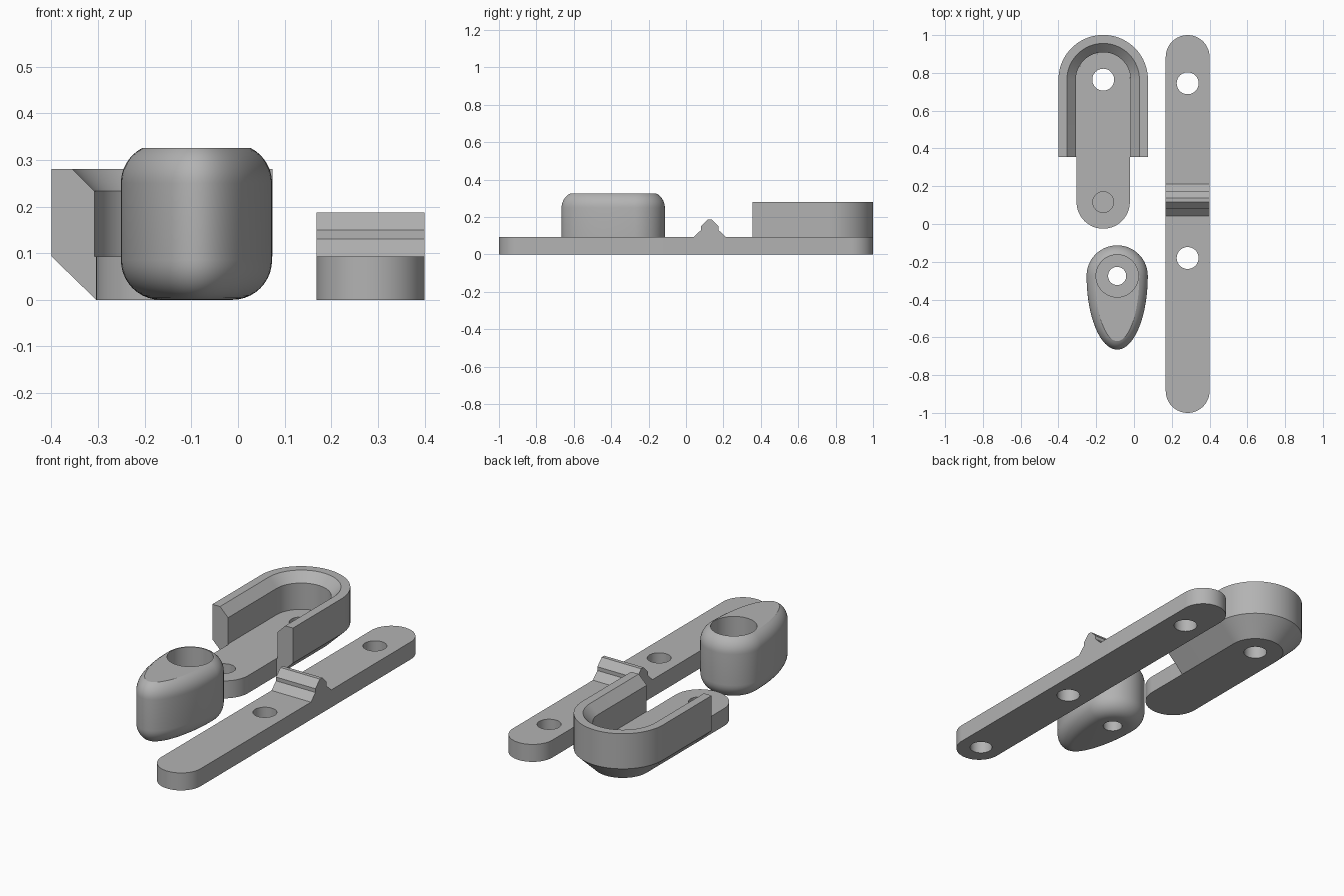
import bpy, bmesh
from math import sin, cos, pi, radians

if "Cube" in bpy.data.objects:
    bpy.data.objects.remove(bpy.data.objects["Cube"], do_unlink=True)

grey = bpy.data.materials.new("plain grey")
grey.use_nodes = True
grey.diffuse_color = (0.45, 0.45, 0.45, 1)
grey.node_tree.nodes["Principled BSDF"].inputs["Base Color"].default_value = (0.45, 0.45, 0.45, 1)


def loft(name, rings, closed=True, wrap=False):
    """Skin a list of point rings; cap the first and last ring."""
    bm = bmesh.new()
    rows = [[bm.verts.new(p) for p in ring] for ring in rings]
    n = len(rows[0])
    for a, b in zip(rows, rows[1:]):
        for i in range(n):
            j = (i + 1) % n
            bm.faces.new((a[i], a[j], b[j], b[i]))
    bm.faces.new(rows[0])
    bm.faces.new(rows[-1])
    bmesh.ops.recalc_face_normals(bm, faces=bm.faces)
    mesh = bpy.data.meshes.new(name)
    bm.to_mesh(mesh)
    bm.free()
    mesh.materials.append(grey)
    ob = bpy.data.objects.new(name, mesh)
    bpy.context.collection.objects.link(ob)
    return ob


def activate(ob):
    bpy.ops.object.select_all(action='DESELECT')
    ob.select_set(True)
    bpy.context.view_layer.objects.active = ob


def stadium(x, y0, y1, r, z, n=32):
    """Outline of a strip with round ends, centred between arc centres y0 and y1."""
    back = [(x + r * cos(pi * i / n), y1 + r * sin(pi * i / n), z) for i in range(n + 1)]
    front = [(x - r * cos(pi * i / n), y0 - r * sin(pi * i / n), z) for i in range(n + 1)]
    return back + front


def drill(ob, x, y, r, z0, z1):
    """Cut a round hole from z0 to z1."""
    bpy.ops.mesh.primitive_cylinder_add(vertices=48, radius=r, depth=z1 - z0,
                                        location=(x, y, (z0 + z1) / 2))
    cutter = bpy.context.object
    cutter.hide_render = True
    cutter.data.materials.append(grey)
    mod = ob.modifiers.new("hole", 'BOOLEAN')
    mod.operation = 'DIFFERENCE'
    mod.solver = 'EXACT'
    mod.object = cutter
    activate(ob)
    bpy.ops.object.modifier_apply(modifier=mod.name)
    bpy.data.objects.remove(cutter, do_unlink=True)


def smooth(ob, angle=20):
    activate(ob)
    bpy.ops.object.shade_smooth_by_angle(angle=radians(angle))


T = 0.093            # plate thickness

# Long bar with two through holes and a blind hole underneath
BX, BR = 0.284, 0.116
bar = loft("long_bar", [stadium(BX, BR - 1, 1 - BR, BR, z) for z in (0, T)])
for y in (0.745, -0.18):
    drill(bar, BX, y, 0.058, -0.1, 0.2)
drill(bar, BX, -0.87, 0.056, -0.1, 0.07)
smooth(bar)

# Stepped ridge across the bar, mirrored about its centre line
half = [(0.085, T - 0.002), (0.085, T), (0.047, 0.13), (0.047, 0.15), (0.01, 0.187)]
ridge_profile = half + [(-d, z) for d, z in reversed(half)]
loft("bar_ridge", [[(x, 0.127 + d, z) for d, z in ridge_profile] for x in (BX - BR, BX + BR)])

# Tongue plate of the holder
HX, HY, HR = -0.163, 0.764, 0.141
tongue = loft("holder_tongue", [stadium(HX, 0.116, HY, HR, z) for z in (0, T)])
drill(tongue, HX, HY, 0.058, -0.1, 0.2)
drill(tongue, HX, 0.116, 0.055, 0.025, 0.2)
smooth(tongue)

# Arched wall: one section swept around the back of the tongue
section = [(HR, 0), (0.237, T), (0.237, 0.28), (0.192, 0.28), (0.145, 0.233), (0.145, T), (HR, T)]
stations = [(1, 0, 0.356)]
stations += [(cos(pi * i / 40), sin(pi * i / 40), HY) for i in range(41)]
stations += [(-1, 0, 0.356)]
wall = loft("holder_wall", [[(HX + c * r, y + s * r, z) for r, z in section]
                            for c, s, y in stations])
smooth(wall)

# Teardrop knob: round at the back, elliptical at the front, rounded rims
KX, KY, KB, KA, ROUND = -0.089, -0.275, 0.162, 0.39, 0.085


def teardrop(inset, z, n=96):
    ring = []
    for i in range(n):
        t = 2 * pi * i / n
        reach = KB if sin(t) >= 0 else KA
        ring.append((KX + (KB - inset) * cos(t), KY + (reach - inset) * sin(t), z))
    return ring


rims = []
for i in range(11):                       # full round at the bottom
    a = pi / 2 * (1 - i / 10)
    rims.append((ROUND * (1 - cos(a)), ROUND * (1 - sin(a))))
for i in range(9):                        # round cut flat at the top
    a = radians(62) * i / 8
    rims.append((ROUND * (1 - cos(a)), 0.25 + ROUND * sin(a)))
knob = loft("teardrop_knob", [teardrop(inset, z) for inset, z in rims])
drill(knob, KX, KY, 0.112, 0.09, 0.5)
drill(knob, KX, KY, 0.048, -0.1, 0.2)
smooth(knob)
